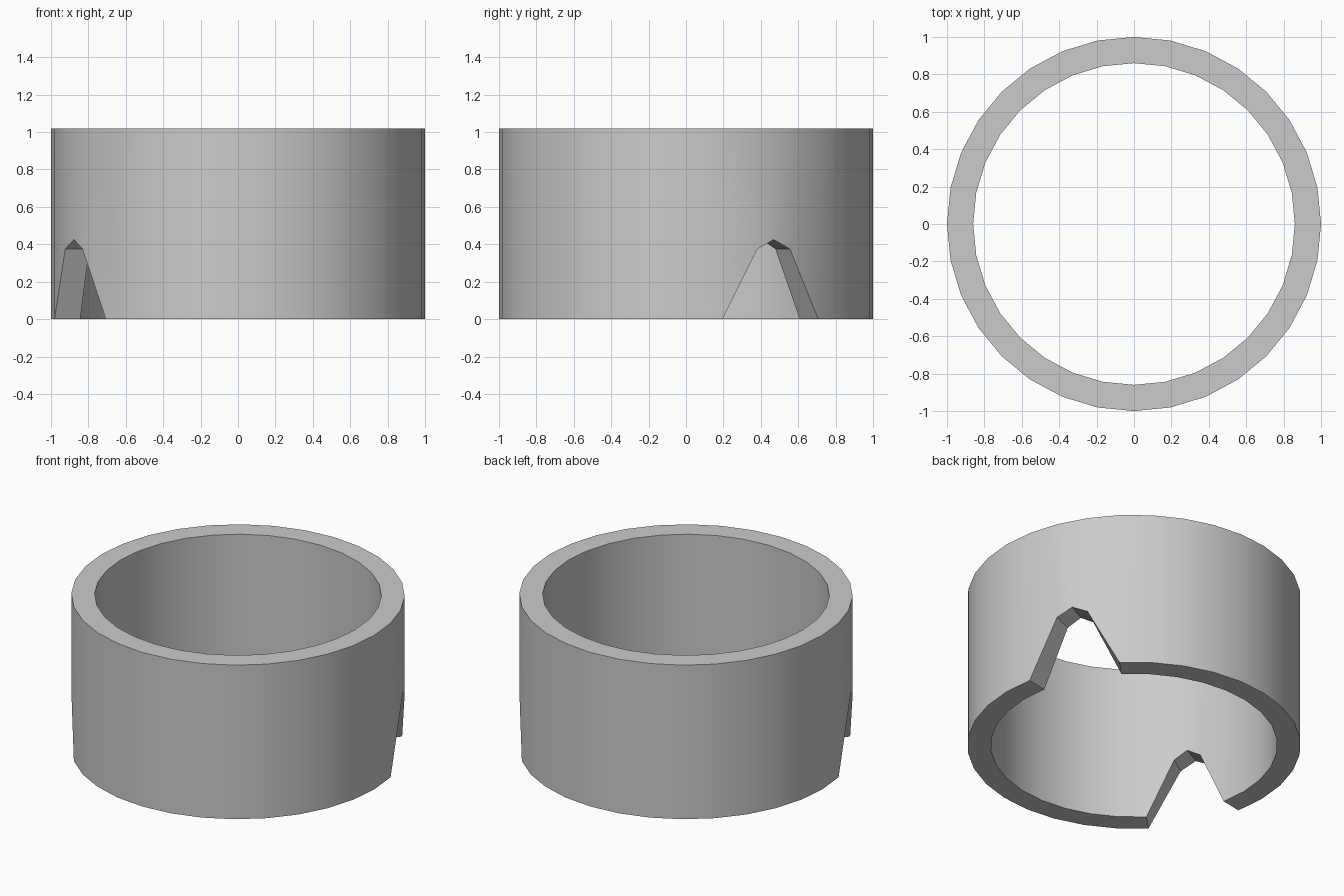
import bpy, bmesh
from math import sin, cos, pi, radians

if "Cube" in bpy.data.objects:
    bpy.data.objects.remove(bpy.data.objects["Cube"])

SIDES, R_OUT, R_IN, HEIGHT = 32, 1.0, 0.86, 1.02
SHOULDER, PEAK = 0.375, 0.425
HALF = SIDES // 2

bm = bmesh.new()


def ring(k, z, r):
    a = 2 * pi * k / SIDES
    return bm.verts.new((r * cos(a), r * sin(a), z))


def base_height(k):
    # two opposite notches, each spanning three sides
    return SHOULDER if k % HALF in (2, 3) else 0.0


# matching outer and inner vertices around the top and bottom rims
top = [[ring(k, HEIGHT, r) for k in range(SIDES)] for r in (R_OUT, R_IN)]
low = [[ring(k, base_height(k), r) for k in range(SIDES)] for r in (R_OUT, R_IN)]

for k in range(SIDES):
    n = (k + 1) % SIDES
    # bottom path of this side, with an extra peak in the notch
    paths = [[low[w][k], low[w][n]] for w in (0, 1)]
    if k % HALF == 2:
        for path, r in zip(paths, (R_OUT, R_IN)):
            path.insert(1, ring(k + 0.5, PEAK, r * cos(pi / SIDES)))
    # outer wall, inner wall, top rim
    bm.faces.new(paths[0] + [top[0][n], top[0][k]])
    bm.faces.new(paths[1][::-1] + [top[1][k], top[1][n]])
    bm.faces.new((top[0][k], top[0][n], top[1][n], top[1][k]))
    # underside and notch faces
    for i in range(len(paths[0]) - 1):
        bm.faces.new((paths[0][i], paths[1][i], paths[1][i + 1], paths[0][i + 1]))

bmesh.ops.recalc_face_normals(bm, faces=bm.faces)
mesh = bpy.data.meshes.new("notched_ring")
bm.to_mesh(mesh)
bm.free()
obj = bpy.data.objects.new("notched_ring", mesh)
bpy.context.collection.objects.link(obj)

# smooth walls, crisp rims and notches
bpy.context.view_layer.objects.active = obj
obj.select_set(True)
bpy.ops.object.shade_smooth_by_angle(angle=radians(20))
